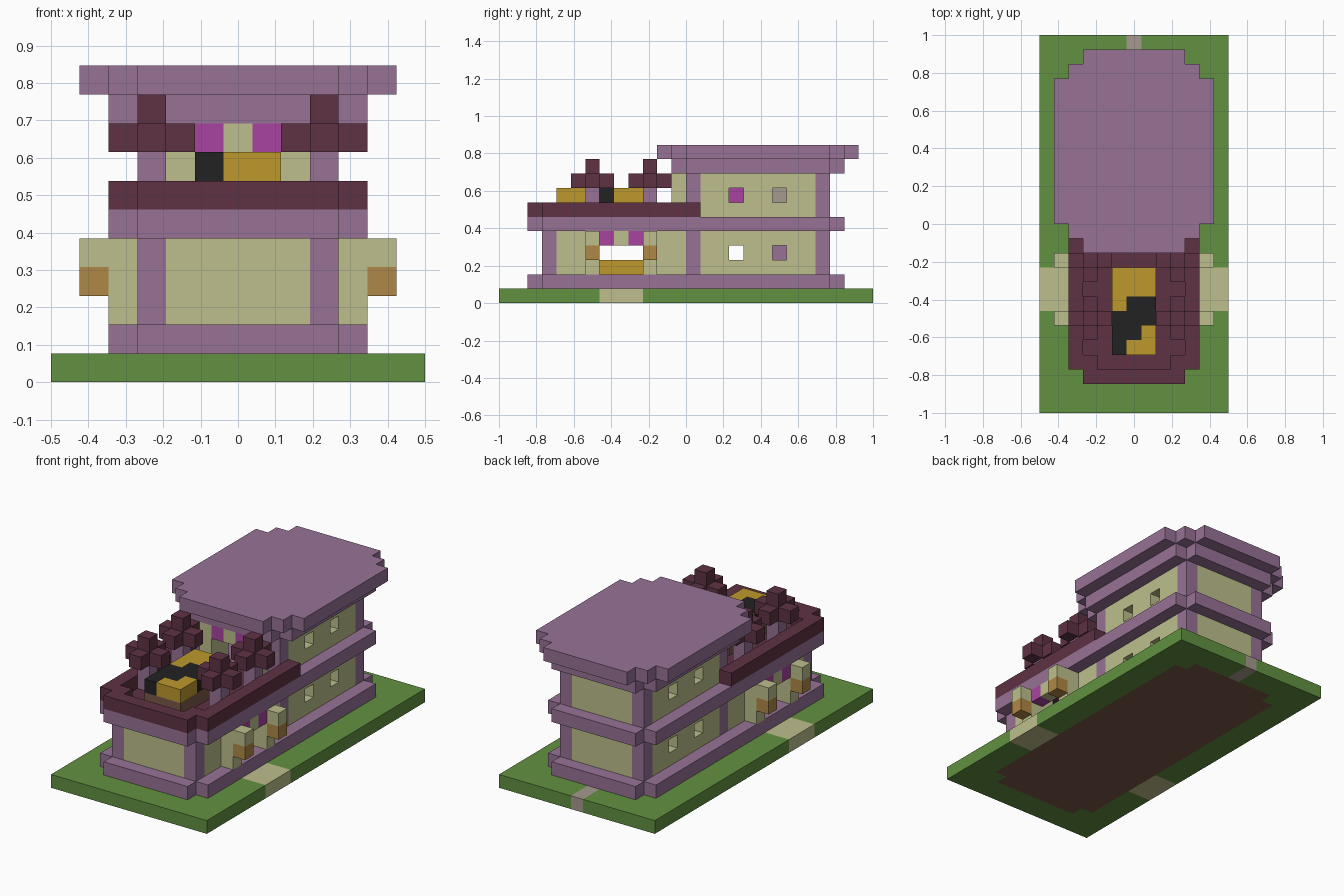
import bpy
import bmesh
from mathutils import Vector

if "Cube" in bpy.data.objects:
    bpy.data.objects.remove(bpy.data.objects["Cube"], do_unlink=True)

UNIT = 1 / 13                     # edge of one block
WIDE, LONG = 13, 26               # plot size in blocks


def make_material(name, hex_code):
    srgb = [int(hex_code[n:n + 2], 16) / 255 for n in (0, 2, 4)]
    lin = [c / 12.92 if c < 0.04 else ((c + 0.055) / 1.055) ** 2.4 for c in srgb]
    mat = bpy.data.materials.new(name)
    mat.use_nodes = True
    mat.diffuse_color = (*lin, 1)
    mat.node_tree.nodes["Principled BSDF"].inputs["Base Color"].default_value = (*lin, 1)
    return mat


MATS = {name: make_material(name, code) for name, code in {
    "grass green": "629141", "dusty purple": "977296", "pale tan": "BDBF8C",
    "dark maroon": "5E3244", "magenta": "A944A0", "gold": "BD992D",
    "black": "222222", "orange brown": "B08846", "earth brown": "7A5848",
    "stone grey": "A59A8E"}.items()}

blocks = {}                       # cell -> (part, colour)


def fill(part, colour, x, y, z, mirror=False):
    """Fill half-open ranges of cells, optionally on both sides."""
    for i in range(*x):
        for j in range(*y):
            for k in range(*z):
                blocks[i, j, k] = (part, colour)
                if mirror:
                    blocks[WIDE - 1 - i, j, k] = (part, colour)


def clear(x, y, z):
    for i in range(*x):
        for j in range(*y):
            for k in range(*z):
                blocks.pop((i, j, k), None)


def stepped_slab(part, colour, x, y, z, steps):
    """Slab with stair-stepped corners."""
    for s in range(steps + 1):
        fill(part, colour, (x[0] + s, x[1] - s),
             (y[0] + steps - s, y[1] - steps + s), z)


def storey(part, y, z):
    """Hollow walls with corner posts."""
    fill(part + "_walls", "pale tan", (3, 10), y, z)
    clear((4, 9), (y[0] + 1, y[1] - 1), z)
    for j in (y[0], 13, y[1] - 1):
        fill(part + "_posts", "dusty purple", (3, 4), (j, j + 1), z, True)
    # window openings on both sides
    for j in (16, 19):
        for i in (3, 9):
            clear((i, i + 1), (j, j + 1), (z[0] + 1, z[0] + 2))


# Ground, foundation and paths
fill("lawn", "grass green", (0, WIDE), (0, LONG), (0, 1))
stepped_slab("foundation", "earth brown", (2, 11), (2, 24), (0, 1), 1)
fill("side_path", "pale tan", (0, 2), (7, 10), (0, 1), True)
fill("back_path", "stone grey", (6, 7), (24, LONG), (0, 1))

# Floors and storeys
stepped_slab("plinth", "dusty purple", (2, 11), (2, 24), (1, 2), 1)
storey("lower", (3, 23), (2, 5))
stepped_slab("upper_floor", "dusty purple", (2, 11), (2, 24), (5, 6), 1)
storey("upper", (13, 23), (6, 9))

# Side doors with frame, lintel and hanging lamps
for i in (3, 9):
    clear((i, i + 1), (7, 10), (2, 5))
for j in (6, 10):
    fill("door_frame", "pale tan", (2, 3), (j, j + 1), (2, 5), True)
    fill("door_bracket", "pale tan", (1, 2), (j, j + 1), (4, 5), True)
    fill("door_lamp", "orange brown", (1, 2), (j, j + 1), (3, 4), True)
fill("door_lintel", "magenta", (2, 3), (7, 10), (4, 5), True)
fill("door_keystone", "pale tan", (2, 3), (8, 9), (4, 5), True)
fill("hall_rug", "gold", (5, 8), (7, 10), (2, 3))

# Furniture behind the windows
fill("lower_cabinet", "dusty purple", (6, 7), (19, 20), (2, 4))
fill("upper_seat", "magenta", (6, 7), (16, 17), (6, 8))
fill("upper_table", "stone grey", (6, 7), (19, 20), (6, 8))

# Terrace door
clear((5, 8), (13, 14), (6, 9))
fill("terrace_frame", "pale tan", (4, 5), (12, 13), (6, 9), True)
fill("terrace_lintel", "magenta", (5, 8), (12, 13), (8, 9))
fill("terrace_keystone", "pale tan", (6, 7), (12, 13), (8, 9))

# Terrace floor and parapet
fill("terrace_floor", "dark maroon", (3, 10), (3, 13), (5, 6))
for i in (2, 10):                 # outer skin stays purple below the parapet
    fill("upper_floor", "dusty purple", (i, i + 1), (3, 13), (5, 6))
fill("parapet", "dark maroon", (2, 3), (3, 14), (6, 7), True)
fill("parapet", "dark maroon", (3, 10), (2, 3), (6, 7))
fill("parapet", "dark maroon", (3, 4), (3, 4), (6, 7), True)

# Terrace bed: pedestal with a gold and black winding top
fill("terrace_pedestal", "earth brown", (5, 8), (4, 10), (6, 7))
fill("terrace_bed", "gold", (5, 8), (4, 10), (7, 8))
for row, span in enumerate(((5, 6), (5, 7), (5, 8), (6, 8))):
    fill("terrace_bed_band", "black", span, (4 + row, 5 + row), (7, 8))

# Terrace trees
for j in (6, 10):
    fill("tree_trunk", "dusty purple", (3, 4), (j, j + 1), (6, 8), True)
    fill("tree_crown", "dark maroon", (2, 5), (j, j + 1), (8, 9), True)
    fill("tree_crown", "dark maroon", (3, 4), (j - 1, j + 2), (8, 9), True)
    fill("tree_crown", "dark maroon", (3, 4), (j, j + 1), (9, 10), True)

# Two-tier roof
stepped_slab("roof_eave", "dusty purple", (2, 11), (12, 24), (9, 10), 1)
stepped_slab("roof_top", "dusty purple", (1, 12), (11, 25), (10, 11), 2)


# Build one mesh per part from the exposed block faces
def build_part(part, cells):
    bm = bmesh.new()
    for cell in cells:
        for axis in range(3):
            for sign in (-1, 1):
                normal = Vector([sign if a == axis else 0 for a in range(3)])
                if tuple(int(c + n) for c, n in zip(cell, normal)) in blocks:
                    continue
                u = Vector([a == (axis + 1) % 3 for a in range(3)]) / 2
                v = Vector([a == (axis + 2) % 3 for a in range(3)]) / 2 * sign
                mid = Vector(cell) + Vector((0.5, 0.5, 0.5)) + normal / 2
                mid -= Vector((WIDE / 2, LONG / 2, 0))
                bm.faces.new([bm.verts.new(p * UNIT) for p in
                              (mid - u - v, mid + u - v, mid + u + v, mid - u + v)])
    bmesh.ops.remove_doubles(bm, verts=bm.verts[:], dist=UNIT / 100)
    mesh = bpy.data.meshes.new(part)
    bm.to_mesh(mesh)
    bm.free()
    mesh.materials.append(MATS[blocks[cells[0]][1]])
    bpy.context.collection.objects.link(bpy.data.objects.new(part, mesh))


parts = {}
for cell, (part, colour) in blocks.items():
    parts.setdefault(part, []).append(cell)
for part, cells in parts.items():
    build_part(part, cells)
